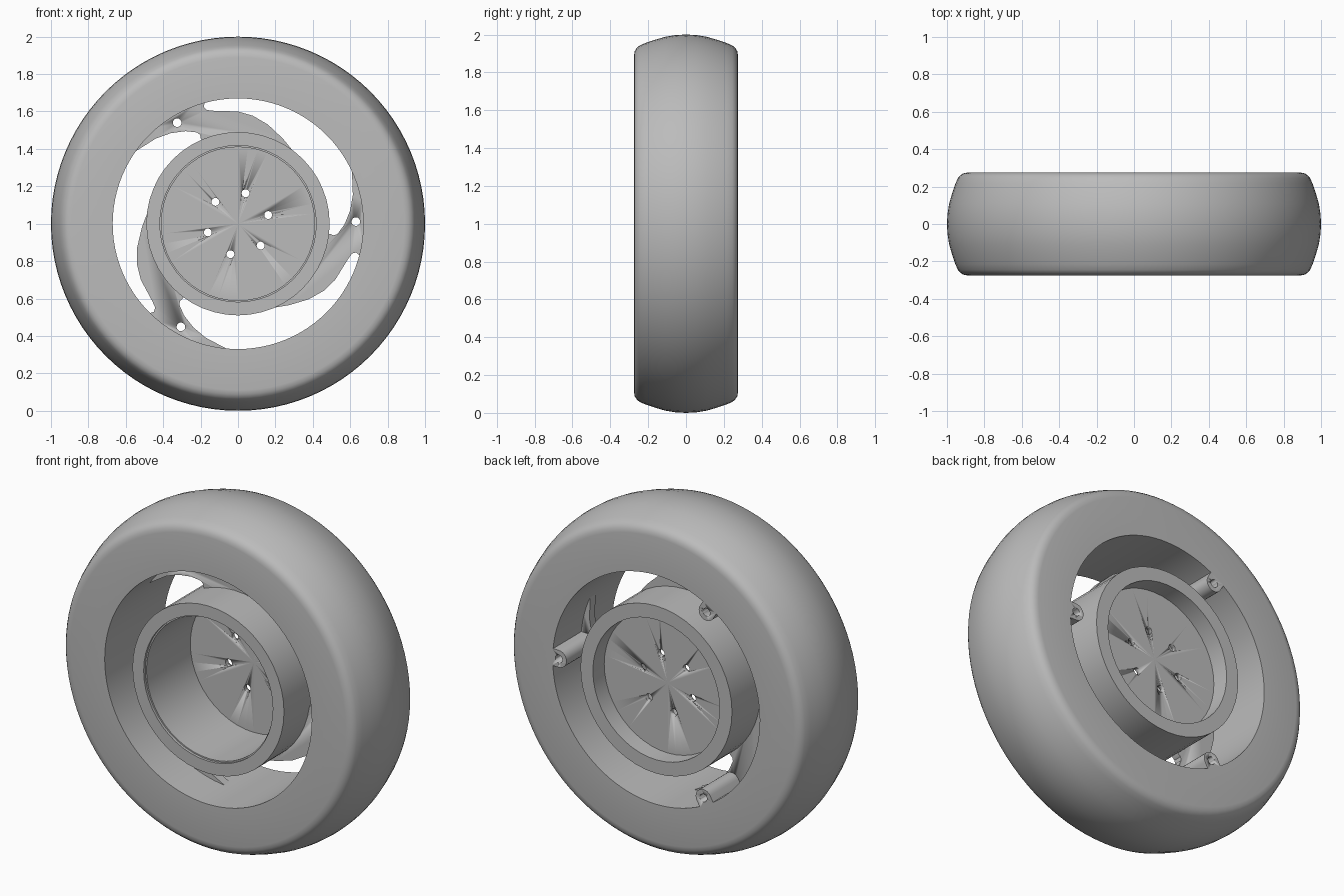
import bpy
import bmesh
from math import sin, cos, pi, radians
from mathutils import Matrix, Vector

if "Cube" in bpy.data.objects:
    bpy.data.objects.remove(bpy.data.objects["Cube"], do_unlink=True)

grey = bpy.data.materials.new("plain grey")
grey.use_nodes = True
COLOUR = (0.5, 0.5, 0.5, 1)
grey.diffuse_color = COLOUR
grey.node_tree.nodes["Principled BSDF"].inputs["Base Color"].default_value = COLOUR

HALF = 0.275        # half the wheel width
RIM, HUB = 0.67, 0.49
AXLE = Vector((0, 0, 1))


def finish(name, bm, angle=30):
    """Turn a bmesh into a shaded object sitting on the axle."""
    bmesh.ops.remove_doubles(bm, verts=bm.verts, dist=1e-5)
    bmesh.ops.recalc_face_normals(bm, faces=bm.faces)
    mesh = bpy.data.meshes.new(name)
    bm.to_mesh(mesh)
    bm.free()
    mesh.materials.append(grey)
    obj = bpy.data.objects.new(name, mesh)
    obj.location = AXLE
    bpy.context.collection.objects.link(obj)
    bpy.ops.object.select_all(action="DESELECT")
    obj.select_set(True)
    bpy.context.view_layer.objects.active = obj
    bpy.ops.object.shade_smooth_by_angle(angle=radians(angle))
    return obj


def lathe(name, profile, steps, closed=True):
    """Spin a (radius, y) profile round the axle."""
    bm = bmesh.new()
    verts = [bm.verts.new((r, y, 0)) for r, y in profile]
    pairs = list(zip(verts, verts[1:] + verts[:1]))
    edges = [bm.edges.new(p) for p in (pairs if closed else pairs[:-1])]
    bmesh.ops.spin(bm, geom=verts + edges, cent=(0, 0, 0), axis=(0, 1, 0),
                   angle=2 * pi, steps=steps, use_merge=True)
    return finish(name, bm)


def prism(name, outline, y0, y1):
    """Extrude an (x, z) outline from y0 to y1."""
    bm = bmesh.new()
    face = bm.faces.new([bm.verts.new((x, y0, z)) for x, z in outline])
    new = bmesh.ops.extrude_face_region(bm, geom=[face])["geom"]
    bmesh.ops.translate(bm, vec=(0, y1 - y0, 0),
                        verts=[v for v in new if isinstance(v, bmesh.types.BMVert)])
    return finish(name, bm)


def arc(radius, start, end, count, cx=0, cz=0):
    angles = [radians(start + (end - start) * i / count) for i in range(count + 1)]
    return [(cx + radius * cos(a), cz + radius * sin(a)) for a in angles]


def turn(points, degrees):
    rot = Matrix.Rotation(radians(degrees), 2)
    return [tuple(rot @ Vector(p)) for p in points]


def drill(obj, centres, radius):
    """Cut round holes right through along y."""
    for i, (x, z) in enumerate(centres):
        cutter = prism(f"{obj.name}_drill_{i + 1}", arc(radius, 0, 345, 23, x, z), -0.4, 0.4)
        cutter.hide_render = True
        cutter.hide_set(True)
        mod = obj.modifiers.new("hole", "BOOLEAN")
        mod.object = cutter
        mod.solver = "EXACT"
    bpy.context.view_layer.objects.active = obj
    for mod in list(obj.modifiers):
        if mod.type == "BOOLEAN":
            cutter = mod.object
            bpy.ops.object.modifier_apply(modifier=mod.name)
            bpy.data.objects.remove(cutter, do_unlink=True)


# Tyre: flat sides, rounded shoulders and a crowned tread
half_tread = [(0.89, HALF), (0.912, 0.271), (0.93, 0.26), (0.942, 0.245), (0.955, 0.215),
              (0.972, 0.165), (0.988, 0.11), (0.997, 0.055)]
tread = half_tread + [(1.0, 0)] + [(r, -y) for r, y in reversed(half_tread)]
lathe("tyre", [(RIM, HALF)] + tread + [(RIM, -HALF)], 96)

# Hub: deep cup with a bolt plate near the back and a small lip at the front
hub = lathe("hub", [(0, 0.17), (0.41, 0.17), (0.41, HALF), (HUB, HALF), (HUB, -HALF),
                    (0.418, -HALF), (0.418, -0.26), (0.41, -0.26), (0.41, 0.145), (0, 0.145)],
            48, closed=False)
drill(hub, arc(0.168, 16, 316, 5), 0.021)

# Curved spoke outline, running from the rim inwards to the hub
spoke = (arc(0.68, 146, 105, 8)
         + [(-0.183, 0.625), (-0.168, 0.608), (-0.13, 0.604), (0, 0.6), (0.08, 0.577),
            (0.16, 0.53), (0.24, 0.455), (0.33, 0.345)]
         + arc(0.45, 46, 112, 8)
         + [(-0.199, 0.455), (-0.202, 0.474), (-0.218, 0.488), (-0.28, 0.495),
            (-0.36, 0.484), (-0.44, 0.455), (-0.54, 0.392)])
screw = (-0.325, 0.54)

# Screw boss: round nose merging into the rim
out = Vector(screw).normalized()
side = Vector((-out.y, out.x))
boss = [tuple(Vector(screw) + out * c + side * s) for c, s in
        arc(0.05, 90, 270, 12) + [(0.046, -0.05), (0.046, 0.05)]]

for i in range(3):
    angle = -120 * i
    hole = turn([screw], angle)
    drill(prism(f"spoke_{i + 1}", turn(spoke, angle), -0.035, 0.015), hole, 0.023)
    drill(prism(f"screw_boss_{i + 1}", turn(boss, angle), 0.01, HALF), hole, 0.023)
